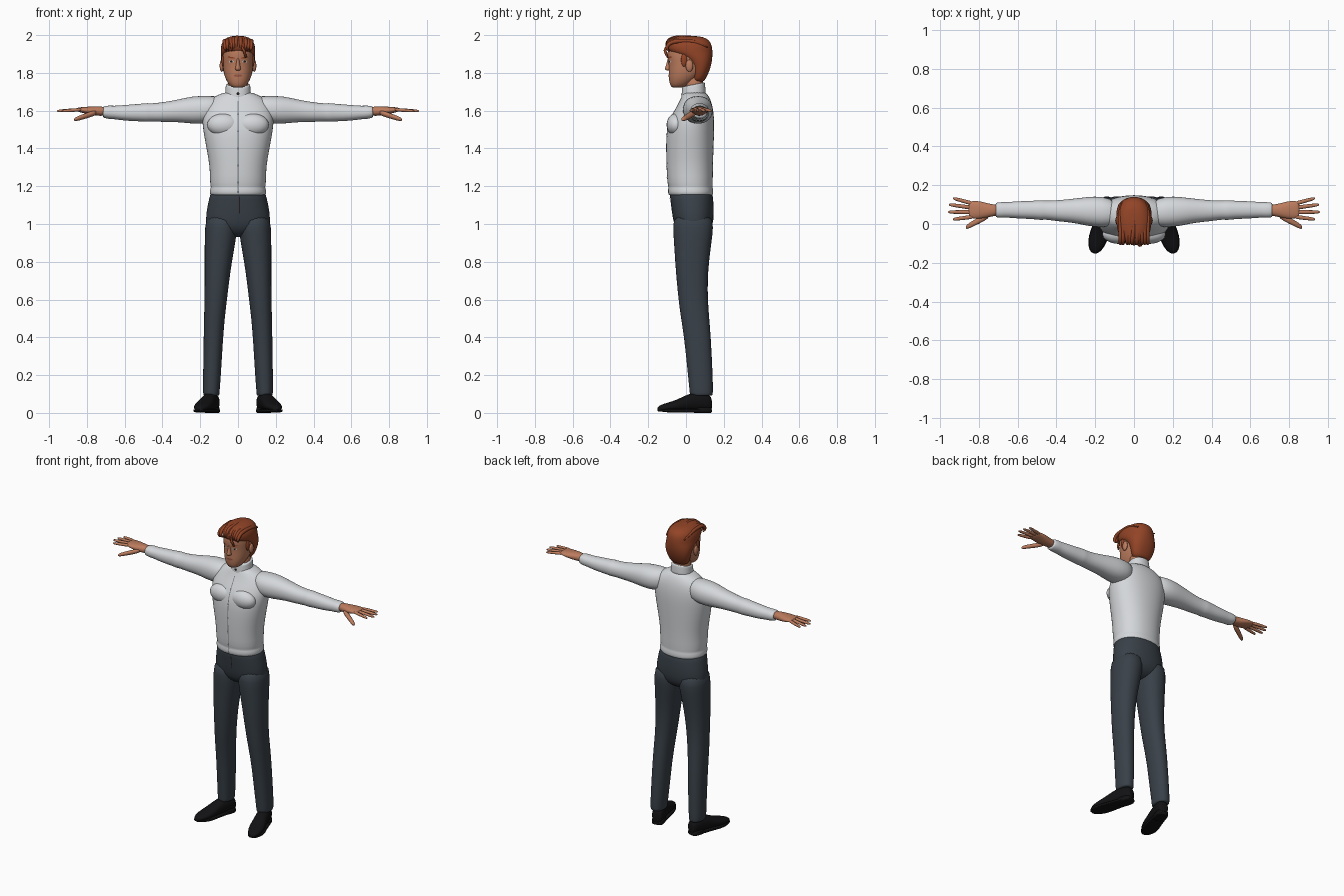
import bpy, bmesh, math, random
from mathutils import Matrix, Vector

cube = bpy.data.objects.get("Cube")
if cube:
    bpy.data.objects.remove(cube, do_unlink=True)
random.seed(4)


def material(name, r, g, b):
    m = bpy.data.materials.new(name)
    m.use_nodes = True
    m.diffuse_color = (r, g, b, 1)
    shader = m.node_tree.nodes["Principled BSDF"]
    shader.inputs["Base Color"].default_value = (r, g, b, 1)
    shader.inputs["Roughness"].default_value = .8
    return m


SHIRT = material("shirt white", .66, .68, .70)
SEAM = material("seam grey", .22, .23, .25)
TROUSER = material("trouser slate", .04, .052, .065)
SHOE = material("shoe black", .006, .006, .007)
SKIN = material("skin", .50, .20, .11)
LIP = material("lip", .33, .10, .06)
HAIR = material("hair auburn", .29, .058, .02)
EYE_WHITE = material("eye white", .6, .55, .5)
DARK = material("eye dark", .02, .012, .01)


def finish(name, bm, mat, mirror=False, smooth=1):
    """Turn a bmesh into a smooth object, optionally mirrored across x."""
    bmesh.ops.recalc_face_normals(bm, faces=bm.faces)
    mesh = bpy.data.meshes.new(name)
    bm.to_mesh(mesh)
    bm.free()
    mesh.materials.append(mat)
    mesh.shade_smooth()
    ob = bpy.data.objects.new(name, mesh)
    bpy.context.scene.collection.objects.link(ob)
    if mirror:
        mod = ob.modifiers.new("Mirror", 'MIRROR')
        mod.use_mirror_merge = False
    if smooth:
        mod = ob.modifiers.new("Subdivision", 'SUBSURF')
        mod.levels = mod.render_levels = smooth
    return ob


def loft(name, mat, axis, rows, mirror=False, power=2.2, tilt=0, seg=24, turn=None, smooth=1):
    """Skin rounded rings; each row is (position on axis, a min, a max, b min, b max)."""
    bm = bmesh.new()
    rings = []
    for t, a0, a1, b0, b1 in rows:
        ring = []
        for i in range(seg):
            ang = math.tau * i / seg
            c, s = math.cos(ang), math.sin(ang)
            u = math.copysign(abs(c) ** (2 / power), c) * (a1 - a0) / 2
            v = math.copysign(abs(s) ** (2 / power), s) * (b1 - b0) / 2
            a, b = (a0 + a1) / 2 + u, (b0 + b1) / 2 + v
            p = {'x': (t, a, b), 'y': (a, t, b), 'z': (a, b, t + tilt * v)}[axis]
            ring.append(bm.verts.new(p))
        rings.append(ring)
    for lo, hi in zip(rings, rings[1:]):
        for i in range(seg):
            j = (i + 1) % seg
            bm.faces.new((lo[i], lo[j], hi[j], hi[i]))
    bm.faces.new(rings[0])
    bm.faces.new(rings[-1])
    if turn:
        bm.transform(turn)
    return finish(name, bm, mat, mirror, smooth)


def body(name, mat, rows, **options):
    """Upright loft symmetric in x; each row is (z, half width, front y, back y)."""
    return loft(name, mat, 'z', [(z, -w, w, f, b) for z, w, f, b in rows], **options)


def ball(name, mat, centre, radii, mirror=False):
    bm = bmesh.new()
    bmesh.ops.create_uvsphere(bm, u_segments=20, v_segments=12, radius=1)
    bm.transform(Matrix.Translation(centre) @ Matrix.Diagonal((*radii, 1)))
    return finish(name, bm, mat, mirror, 0)


def decal(name, mat, target, x, z, w, h, mirror=False, round_shape=True, slant=0, lift=.002):
    """Thin patch projected onto the front of a target part."""
    bm = bmesh.new()
    if round_shape:
        bmesh.ops.create_circle(bm, cap_ends=True, cap_tris=True, segments=14, radius=1)
    else:
        bmesh.ops.create_grid(bm, x_segments=4, y_segments=40, size=1)
    for v in bm.verts:
        u, k = v.co.x, v.co.y
        v.co = (x + w * u, -.3, z + h * k + slant * u)
    ob = finish(name, bm, mat, mirror, 0)
    wrap = ob.modifiers.new("Shrinkwrap", 'SHRINKWRAP')
    wrap.target = target
    wrap.wrap_method = 'PROJECT'
    wrap.wrap_mode = 'ABOVE_SURFACE'
    wrap.use_project_y = True
    wrap.offset = lift
    return ob


def lock(name, points, thick):
    """Tapered strand of hair."""
    curve = bpy.data.curves.new(name, 'CURVE')
    curve.dimensions = '3D'
    curve.bevel_depth = thick
    curve.bevel_resolution = 2
    spline = curve.splines.new('NURBS')
    spline.points.add(len(points) - 1)
    for i, (point, co) in enumerate(zip(spline.points, points)):
        point.co = (*co, 1)
        point.radius = max(.1, math.sin(math.pi * (i + .4) / len(points)))
    spline.use_endpoint_u = True
    spline.order_u = 3
    curve.materials.append(HAIR)
    ob = bpy.data.objects.new(name, curve)
    bpy.context.scene.collection.objects.link(ob)


# Shirt: torso with hem band, chest, sleeves and collar
torso = body("shirt_torso", SHIRT, [
    (1.15, .145, -.09, .143), (1.155, .15, -.095, .145), (1.185, .15, -.098, .145),
    (1.195, .143, -.092, .14), (1.21, .15, -.1, .143), (1.3, .149, -.104, .143),
    (1.4, .168, -.107, .147), (1.5, .187, -.105, .15), (1.56, .192, -.088, .15),
    (1.62, .185, -.05, .143), (1.66, .15, -.03, .13), (1.685, .105, -.02, .115),
    (1.7, .065, -.01, .1)])
ball("shirt_chest", SHIRT, (.075, -.053, 1.525), (.088, .05, .06), True)
loft("shirt_sleeves", SHIRT, 'x', [
    (.08, -.01, .12, 1.55, 1.68), (.17, -.02, .145, 1.53, 1.678), (.24, -.01, .14, 1.53, 1.678),
    (.32, .008, .13, 1.54, 1.658), (.4, .014, .122, 1.54, 1.644), (.46, .024, .12, 1.543, 1.638),
    (.48, .019, .124, 1.54, 1.641), (.51, .025, .12, 1.543, 1.637), (.6, .028, .118, 1.546, 1.63),
    (.66, .034, .112, 1.556, 1.625), (.68, .031, .114, 1.555, 1.628), (.71, .034, .11, 1.562, 1.624),
    (.715, .036, .108, 1.564, 1.622)], mirror=True)
collar = body("shirt_collar", SHIRT, [
    (1.66, .075, -.03, .11), (1.69, .068, -.024, .104), (1.725, .066, -.022, .102),
    (1.737, .065, -.02, .1), (1.739, .06, -.015, .095)], tilt=.2)
decal("shirt_placket", SEAM, torso, 0, 1.41, .0025, .24, round_shape=False)
for n, z in enumerate((1.17, 1.22, 1.31, 1.4, 1.49, 1.58)):
    decal(f"shirt_button_{n + 1}", SEAM, torso, 0, z, .006, .006, lift=.004)
decal("collar_clasp", DARK, collar, 0, 1.69, .008, .008)

# Hands: palm, four fingers and a thumb
loft("palms", SKIN, 'x', [
    (.69, .045, .1, 1.573, 1.618), (.73, .04, .1, 1.572, 1.623), (.77, .03, .112, 1.575, 1.623),
    (.81, .026, .12, 1.585, 1.62), (.84, .03, .118, 1.592, 1.618), (.855, .035, .112, 1.597, 1.613)],
    mirror=True)


def digit(name, start, end, r):
    rows = []
    for f, k in ((0, .9), (.3, 1), (.55, .9), (.8, .85), (.95, .65), (1, .3)):
        p = Vector(start).lerp(Vector(end), f)
        rows.append((p.x, p.y - r * k, p.y + r * k, p.z - r * k * .85, p.z + r * k * .85))
    loft(name, SKIN, 'x', rows, mirror=True, power=2, seg=10)


for name, reach, base, tip in (("index", .935, .038, .024), ("middle", .96, .061, .062),
                               ("ring", .955, .083, .1), ("little", .935, .104, .133)):
    digit(name + "_fingers", (.825, base, 1.606), (reach, tip, 1.598), .0115)
digit("thumbs", (.745, .048, 1.592), (.868, -.018, 1.552), .019)

# Trousers: hips and legs
hips = body("trouser_hips", TROUSER, [
    (1.175, .142, -.085, .136), (1.16, .147, -.088, .142), (1.1, .163, -.08, .148),
    (1.02, .174, -.07, .148), (.97, .165, -.055, .135), (.94, .11, -.02, .1), (.93, .05, .01, .07)])
loft("trouser_legs", TROUSER, 'z', [
    (1.06, .01, .165, -.065, .14), (.98, .002, .176, -.07, .146), (.9, .014, .177, -.064, .135),
    (.8, .032, .177, -.058, .122), (.7, .046, .177, -.05, .115), (.6, .058, .177, -.04, .116),
    (.52, .068, .18, -.03, .122), (.4, .079, .182, -.01, .132), (.2, .09, .185, .01, .142),
    (.12, .097, .186, .018, .143), (.095, .098, .184, .02, .142), (.09, .102, .18, .025, .138)],
    mirror=True)
decal("trouser_fly", DARK, hips, .008, 1.1, .0025, .045, round_shape=False, lift=.003)

# Shoes: upper, sole and heel, toes turned outwards
pivot = Matrix.Translation((.14, .08, 0))
splay = pivot @ Matrix.Rotation(math.radians(16.5), 4, 'Z') @ pivot.inverted()
outline = [(.137, .022, .07), (.125, .036, .105), (.06, .04, .115), (.0, .041, .096),
           (-.05, .048, .07), (-.1, .046, .055), (-.14, .032, .044), (-.162, .012, .03)]
loft("shoe_uppers", SHOE, 'y', [(y, .14 - w, .14 + w, .01, h) for y, w, h in outline],
     mirror=True, turn=splay)
loft("shoe_soles", SHOE, 'y', [(y, .138 - w, .142 + w, .002 if y > -.12 else .008, .02)
                               for y, w, h in outline], mirror=True, power=5, turn=splay)
loft("shoe_heels", SHOE, 'z', [(z, .102, .178, .04, .135) for z in (0, .001, .025, .03)],
     mirror=True, power=3, turn=splay)

# Head: neck, skull, nose and ears
body("neck", SKIN, [(1.66, .056, -.005, .09), (1.74, .055, -.005, .09), (1.8, .055, -.01, .09)])
head = body("head", SKIN, [
    (1.722, .024, -.072, -.02), (1.727, .038, -.079, .0), (1.745, .054, -.088, .03),
    (1.78, .072, -.092, .075), (1.82, .08, -.092, .11), (1.86, .082, -.093, .12),
    (1.885, .083, -.1, .125), (1.93, .08, -.098, .125), (1.965, .065, -.075, .11),
    (1.98, .035, -.04, .07)])
body("nose", SKIN, [(1.885, .007, -.098, -.07), (1.86, .009, -.1, -.07), (1.835, .012, -.109, -.07),
                    (1.82, .017, -.114, -.07), (1.812, .013, -.106, -.07)], seg=12)
ball("ears", SKIN, (.086, .018, 1.838), (.011, .02, .032), True)

# Face details
decal("eyes", EYE_WHITE, head, .034, 1.86, .014, .006, True)
decal("irises", DARK, head, .034, 1.86, .006, .006, True, lift=.003)
decal("eyebrows", HAIR, head, .035, 1.881, .02, .004, True, slant=.003)
decal("lips", LIP, head, 0, 1.785, .024, .007)

# Hair: cap, sideburns and swept locks
body("hair_cap", HAIR, [
    (1.75, .05, .035, .092), (1.77, .066, .03, .105), (1.81, .08, .03, .125),
    (1.85, .088, .016, .136), (1.88, .091, -.025, .14), (1.9, .092, -.07, .141),
    (1.915, .092, -.1, .141), (1.945, .091, -.11, .138), (1.972, .08, -.1, .126),
    (1.99, .055, -.07, .095), (1.996, .025, -.03, .05)])
ball("sideburns", HAIR, (.078, -.01, 1.868), (.009, .016, .035), True)
for n in range(9):
    x = (n - 4) * .016
    drop = abs(x) * .3
    sway = random.uniform(-.012, .012)
    lock(f"hair_lock_{n + 1}", [
        (x, -.085, 1.915), (x + sway, -.108, 1.945 - drop), (x + sway, -.085, 1.982 - drop),
        (x * 1.1, -.02, 1.99 - drop), (x * 1.1 + sway, .06, 1.985 - drop),
        (x, .115, 1.955 - drop)], .012)
lock("forelock", [(.015, -.09, 1.95), (.025, -.113, 1.93), (.038, -.108, 1.905), (.04, -.097, 1.88)], .008)
